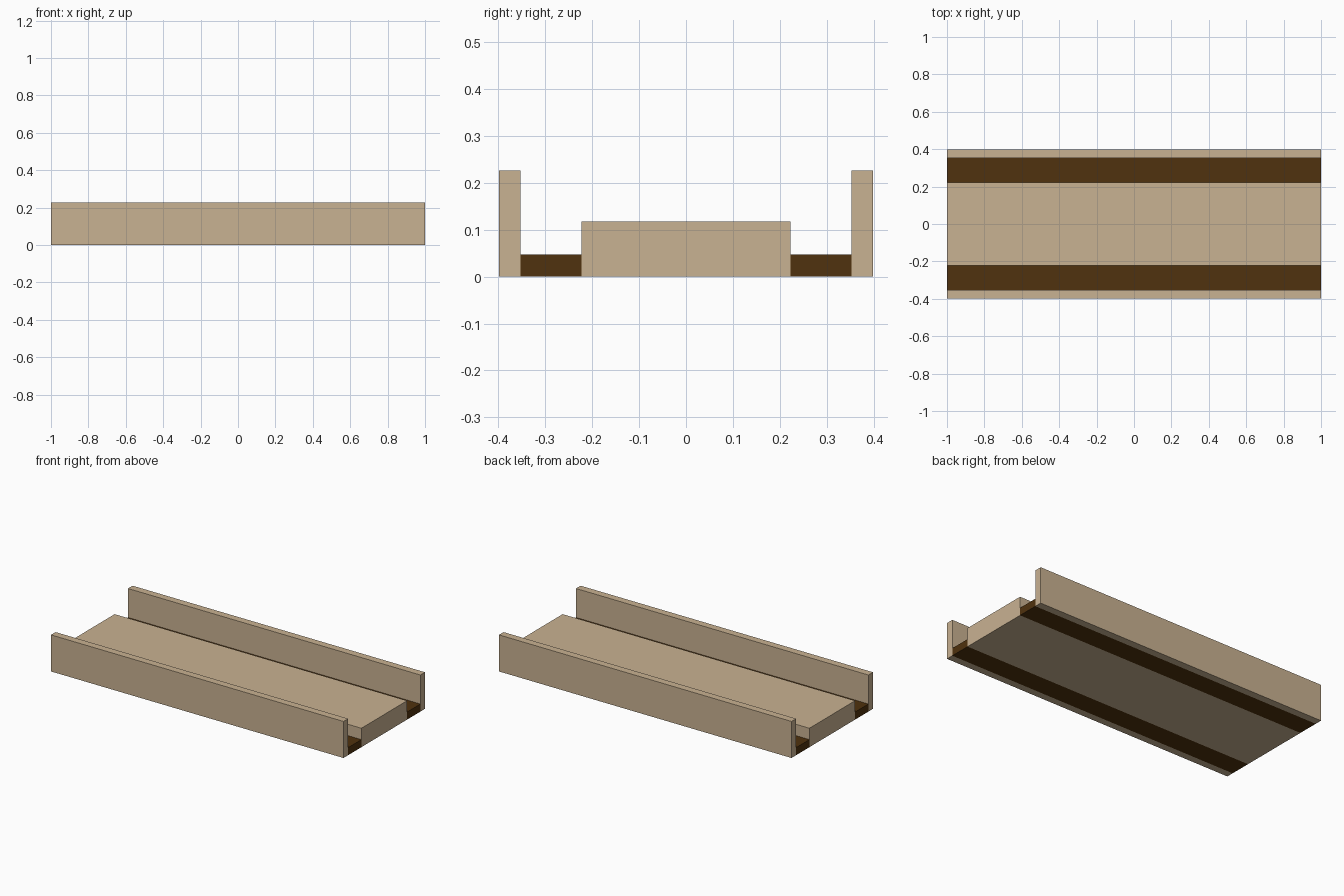
import bpy, bmesh

if "Cube" in bpy.data.objects:
    bpy.data.objects.remove(bpy.data.objects["Cube"])


def material(name, rgb):
    m = bpy.data.materials.new(name)
    m.diffuse_color = (*rgb, 1.0)
    m.use_nodes = True
    m.node_tree.nodes["Principled BSDF"].inputs["Base Color"].default_value = m.diffuse_color
    return m


tan = material("light_stone", (0.584, 0.445, 0.287))
brown = material("dark_brown", (0.080, 0.032, 0.0044))


def slab(name, y0, y1, height, mat):
    """Full-length box standing on z = 0 between y0 and y1."""
    bm = bmesh.new()
    bmesh.ops.create_cube(bm, size=1.0)
    for v in bm.verts:
        v.co = (v.co.x * 2.0, y0 + (v.co.y + 0.5) * (y1 - y0), (v.co.z + 0.5) * height)
    mesh = bpy.data.meshes.new(name)
    bm.to_mesh(mesh)
    bm.free()
    mesh.materials.append(mat)
    bpy.context.collection.objects.link(bpy.data.objects.new(name, mesh))


# Raised middle deck
slab("centre_deck", -0.223, 0.223, 0.117, tan)

# Sunken channels and side walls, mirrored front and back
for side, s in (("front", -1), ("back", 1)):
    slab(side + "_channel", *sorted((s * 0.223, s * 0.353)), 0.047, brown)
    slab(side + "_wall", *sorted((s * 0.353, s * 0.398)), 0.226, tan)
